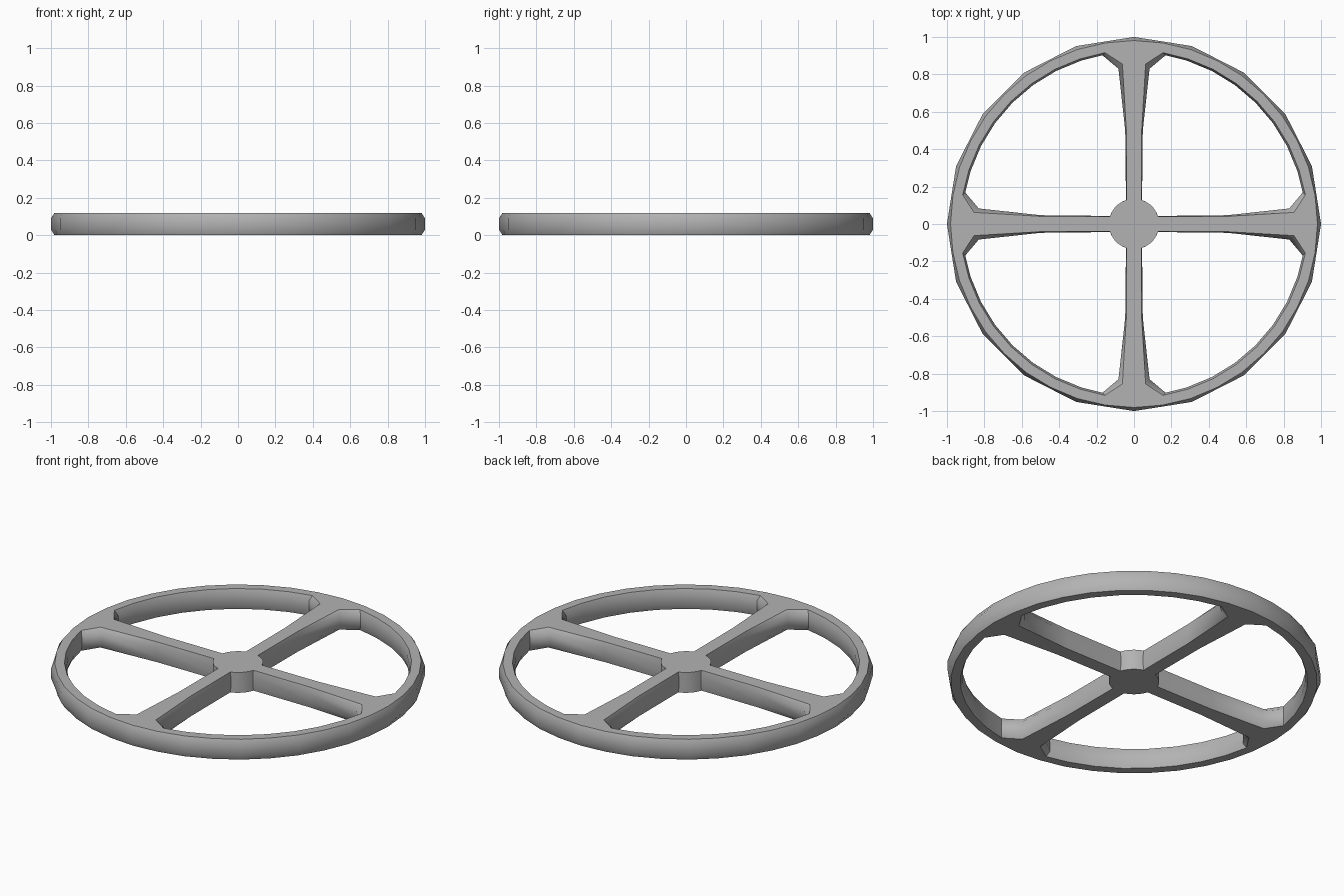
import bpy, bmesh, math

if "Cube" in bpy.data.objects:
    bpy.data.objects.remove(bpy.data.objects["Cube"])

R_HUB = 0.135
# z, outer radius at corners and between them, spoke half width at hub and middle,
# flare corner (along, across), rim inner radius, angle where the flare meets the rim
EDGE = (0.981, 0.980, 0.040, 0.041, (0.855, 0.062), 0.929, 9.6)
MID = (1.000, 0.988, 0.043, 0.047, (0.830, 0.083), 0.918, 10.6)
LEVELS = [(0.00, *EDGE), (0.03, *MID), (0.09, *MID), (0.12, *EDGE)]


def polar(r, a):
    return (r * math.cos(a), r * math.sin(a))


def opening(hub_w, mid_w, corner, rim_r, flare):
    """Outline of the gap between two neighbouring spokes."""
    side = [(0.50, mid_w), corner]
    a0 = math.radians(flare)
    rim = [a0] + [math.radians(9 * i) for i in range(2, 9)] + [math.pi / 2 - a0]
    pts = side + [polar(rim_r, a) for a in rim]
    pts += [(y, x) for x, y in reversed(side)]
    h0 = math.asin(hub_w / R_HUB)
    h1 = math.pi / 2 - h0
    pts += [polar(R_HUB, h1 + (h0 - h1) * i / 5) for i in range(6)]
    return pts


def turn(pts, k):
    for _ in range(k):
        pts = [(-y, x) for x, y in pts]
    return pts


bm = bmesh.new()

# outer rim loop and four openings at every height
stack = []
for z, r0, r1, hw, mw, corner, rr, flare in LEVELS:
    loops = [[polar((r0, r1)[i % 2], math.tau * i / 40) for i in range(40)]]
    loops += [turn(opening(hw, mw, corner, rr, flare), k) for k in range(4)]
    stack.append([[bm.verts.new((x, y, z)) for x, y in lp] for lp in loops])

# side walls
for low, high in zip(stack, stack[1:]):
    for a, b in zip(low, high):
        for i in range(len(a)):
            j = (i + 1) % len(a)
            bm.faces.new((a[i], a[j], b[j], b[i]))

# flat top and bottom
for level in (stack[0], stack[-1]):
    edges = [bm.edges.get((lp[i - 1], lp[i])) for lp in level for i in range(len(lp))]
    bmesh.ops.triangle_fill(bm, edges=edges, use_beauty=True, use_dissolve=False)

bmesh.ops.recalc_face_normals(bm, faces=bm.faces[:])
mesh = bpy.data.meshes.new("spoked_wheel")
bm.to_mesh(mesh)
bm.free()
wheel = bpy.data.objects.new("spoked_wheel", mesh)
bpy.context.collection.objects.link(wheel)

# dark grey metal
metal = bpy.data.materials.new("dark_metal")
metal.diffuse_color = (0.45, 0.45, 0.45, 1)
metal.use_nodes = True
metal.node_tree.nodes["Principled BSDF"].inputs["Base Color"].default_value = metal.diffuse_color
mesh.materials.append(metal)

bpy.context.view_layer.objects.active = wheel
wheel.select_set(True)
bpy.ops.object.shade_smooth_by_angle(angle=math.radians(48))
